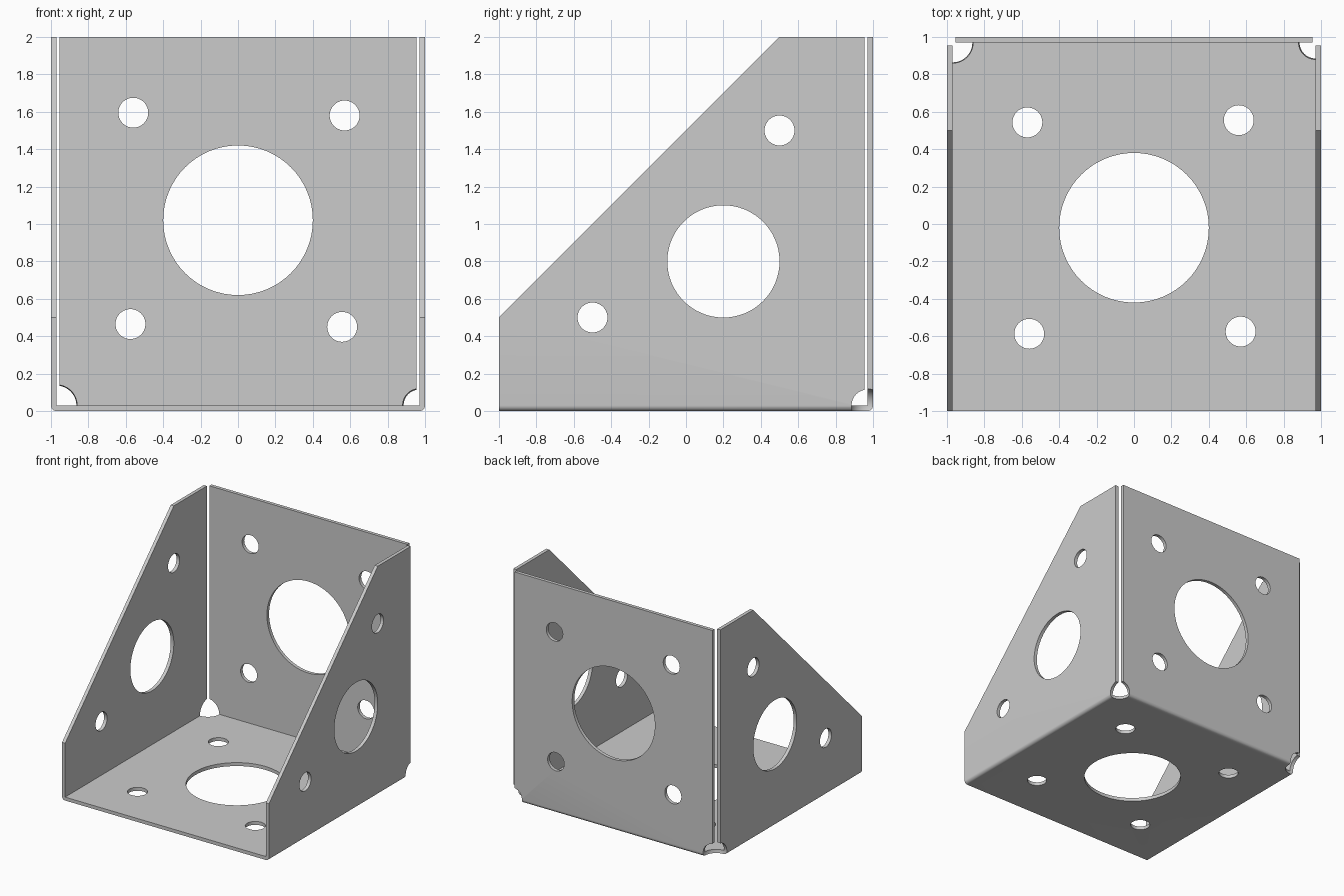
import bpy, bmesh
from math import pi
from mathutils import Matrix, Vector

if "Cube" in bpy.data.objects:
    bpy.data.objects.remove(bpy.data.objects["Cube"])

T = 0.03      # sheet thickness
G = 0.955     # where the upright panels stop at the open corners


def make(name, bm):
    mesh = bpy.data.meshes.new(name)
    bmesh.ops.recalc_face_normals(bm, faces=bm.faces[:])
    bm.to_mesh(mesh)
    bm.free()
    ob = bpy.data.objects.new(name, mesh)
    bpy.context.collection.objects.link(ob)
    return ob


def box(name, lo, hi, fold_radius=0):
    bm = bmesh.new()
    bmesh.ops.create_cube(bm, size=1)
    for v in bm.verts:
        v.co = Vector([(a + b) / 2 + c * (b - a) for a, b, c in zip(lo, hi, v.co)])
    if fold_radius:
        # round the folds: low edges at left, right and back
        folds = []
        for e in bm.edges:
            a, b = (v.co for v in e.verts)
            if max(a.z, b.z) < 0.01 and max(a.y, b.y) > 0.9:
                folds.append(e)
        bmesh.ops.bevel(bm, geom=folds, offset=fold_radius, segments=6,
                        profile=0.5, affect='EDGES')
    return make(name, bm)


def cylinder(name, centre, r, depth, axis):
    rot = {'X': Matrix.Rotation(pi / 2, 4, 'Y'),
           'Y': Matrix.Rotation(pi / 2, 4, 'X'),
           'Z': Matrix.Identity(4)}[axis]
    bm = bmesh.new()
    bmesh.ops.create_cone(bm, cap_ends=True, segments=64 if r > 0.2 else 40,
                          radius1=r, radius2=r, depth=depth,
                          matrix=Matrix.Translation(centre) @ rot)
    return make(name, bm)


def ball(name, centre, r):
    bm = bmesh.new()
    bmesh.ops.create_uvsphere(bm, u_segments=48, v_segments=32, radius=r,
                              matrix=Matrix.Translation(centre))
    return make(name, bm)


def side_prism(name, profile, x):
    bm = bmesh.new()
    f = bm.faces.new([bm.verts.new((-x, y, z)) for y, z in profile])
    ext = bmesh.ops.extrude_face_region(bm, geom=[f])['geom']
    bmesh.ops.translate(bm, vec=(2 * x, 0, 0),
                        verts=[g for g in ext if isinstance(g, bmesh.types.BMVert)])
    return make(name, bm)


# folded sheet body, before hollowing
bracket = box("folded_bracket", (-1, -1, 0), (1, 1, 2), T)

# hollow interior and sloped side edges
cutters = [
    box("interior_cut", (-1 + T, -1.2, T), (1 - T, 1 - T, 2.2)),
    side_prism("slope_cut", [(-1.2, 0.3), (0.7, 2.2), (-1.2, 2.2)], 1.3),
]

# open corner slots and round fold reliefs (left one is a little larger)
for s, r in ((-1, 0.11), (1, 0.09)):
    xs = sorted((s * G, s * 1.2))
    cutters.append(box("corner_slot_cut", (xs[0], G, -0.2), (xs[1], 1.2, 2.3)))
    cutters.append(ball("corner_relief_cut", (s * (1 - T), 1 - T, T), r))

# holes through both sides
for y, z, r in ((0.2, 0.8, 0.3), (0.5, 1.5, 0.08), (-0.5, 0.5, 0.08)):
    cutters.append(cylinder("side_hole_cut", (0, y, z), r, 2.4, 'X'))

# holes in the back panel
for x, z, r in ((0, 1.02, 0.4), (-0.56, 1.595, 0.08), (0.57, 1.58, 0.08),
                (-0.575, 0.465, 0.08), (0.557, 0.45, 0.08)):
    cutters.append(cylinder("back_hole_cut", (x, 1, z), r, 0.3, 'Y'))

# holes in the base
for x, y, r in ((0, -0.02, 0.4), (-0.57, 0.543, 0.08), (0.56, 0.555, 0.08),
                (-0.56, -0.587, 0.08), (0.57, -0.575, 0.08)):
    cutters.append(cylinder("base_hole_cut", (x, y, 0), r, 0.3, 'Z'))

# apply each cut
bpy.ops.object.select_all(action='DESELECT')
bpy.context.view_layer.objects.active = bracket
bracket.select_set(True)
for c in cutters:
    c.hide_render = True
    m = bracket.modifiers.new("cut", 'BOOLEAN')
    m.operation = 'DIFFERENCE'
    m.solver = 'EXACT'
    m.object = c
    bpy.ops.object.modifier_apply(modifier=m.name)
    bpy.data.objects.remove(c, do_unlink=True)

bpy.ops.object.shade_smooth_by_angle(angle=pi / 6)
